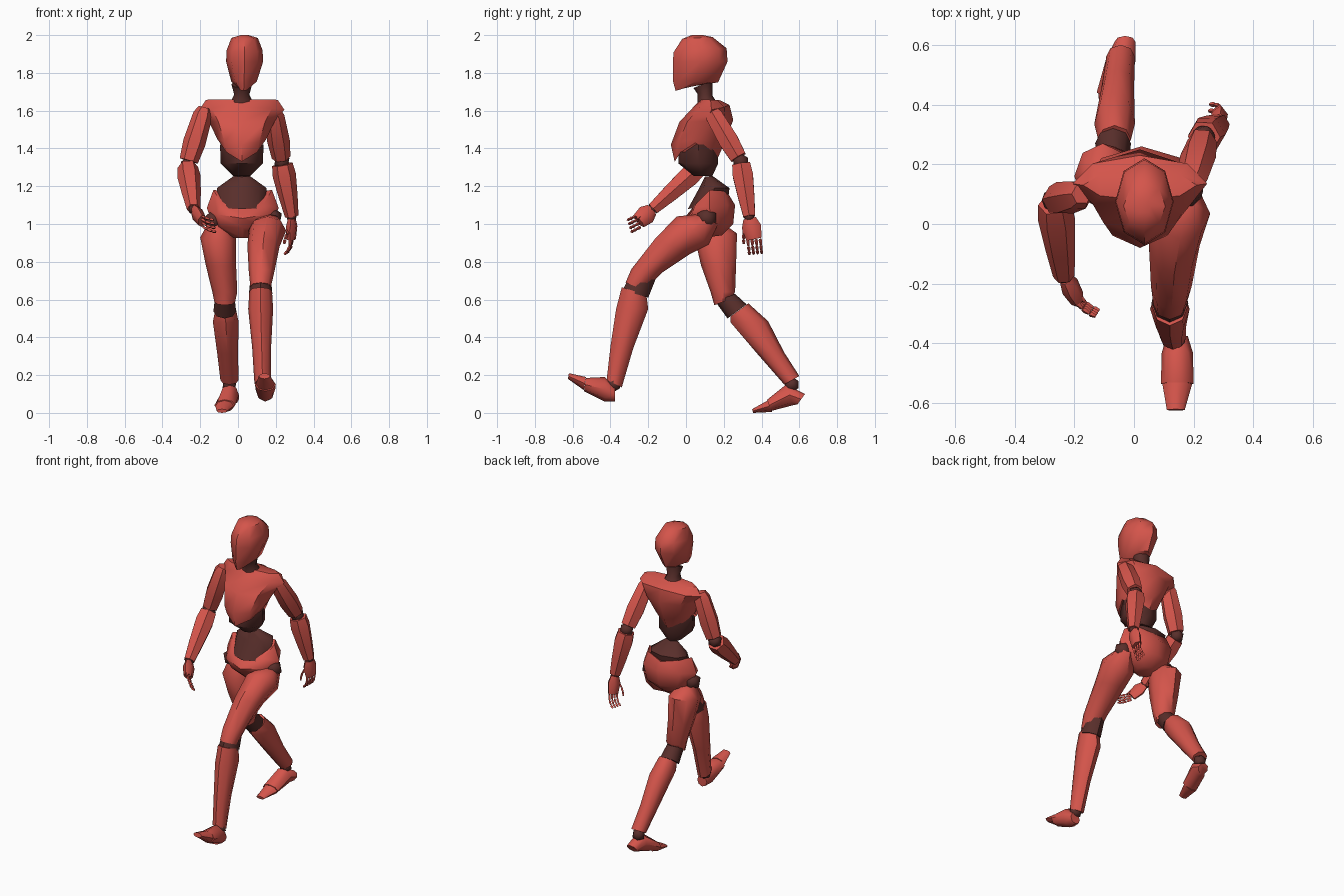
import bpy, bmesh
from math import cos, sin, pi, radians
from mathutils import Vector as V


def material(name, rgb):
    m = bpy.data.materials.new(name)
    m.diffuse_color = (*rgb, 1)
    return m


RED = material("red_shell", (0.66, 0.09, 0.07))
DARK = material("dark_joint", (0.10, 0.028, 0.024))


def finish(name, bm, mat):
    bmesh.ops.recalc_face_normals(bm, faces=bm.faces)
    me = bpy.data.meshes.new(name)
    bm.to_mesh(me)
    bm.free()
    me.materials.append(mat)
    me.shade_smooth()
    me.set_sharp_from_angle(angle=radians(48))
    bpy.context.collection.objects.link(bpy.data.objects.new(name, me))


def skin(name, loops, mat):
    """Join point loops into a closed solid."""
    bm = bmesh.new()
    rows = [[bm.verts.new(p) for p in loop] for loop in loops]
    n = len(rows[0])
    for a, b in zip(rows, rows[1:]):
        for i in range(n):
            j = (i + 1) % n
            bm.faces.new((a[i], a[j], b[j], b[i]))
    bm.faces.new(rows[0])
    bm.faces.new(rows[-1])
    finish(name, bm, mat)


def loft(name, rings, mat=RED, n=8):
    """Ring: x centre, x half width, front y, front z, back y, back z, side lift."""
    loops = []
    for x, rx, fy, fz, by, bz, *lift in rings:
        c, h = V((x, (fy + by) / 2, (fz + bz) / 2)), V((0, (by - fy) / 2, (bz - fz) / 2))
        up = lift[0] if lift else 0
        angles = [2 * pi * i / n for i in range(n)]
        loops.append([c + h * sin(a) + V((rx * cos(a), 0, up * cos(a) ** 2)) for a in angles])
    skin(name, loops, mat)


def limb(name, a, b, radii, wide=None, flat=1, mat=RED, n=6):
    """Tapered limb from a to b; wide is the direction of the broad side."""
    a, b = V(a), V(b)
    d = (b - a).normalized()
    u = V(wide or (1, 0, 0))
    u = (u - d * u.dot(d)).normalized()
    w = d.cross(u) * flat
    loops = [[a.lerp(b, t) + r * (u * cos(2 * pi * i / n) + w * sin(2 * pi * i / n))
              for i in range(n)] for t, r in radii]
    skin(name, loops, mat)


def joint(name, at, r):
    bm = bmesh.new()
    bmesh.ops.create_icosphere(bm, subdivisions=1, radius=r)
    bmesh.ops.translate(bm, verts=bm.verts, vec=at)
    finish(name, bm, DARK)


# Head and neck
loft("head", [(.03, .025, -.055, 1.705, .03, 1.73), (.032, .068, -.07, 1.76, .17, 1.75),
              (.035, .098, -.07, 1.86, .22, 1.86), (.035, .095, -.065, 1.91, .215, 1.93),
              (.035, .07, -.02, 1.98, .14, 1.99), (.035, .02, .03, 2.0, .09, 2.0)])
loft("neck", [(.02, .06, .06, 1.64, .16, 1.65), (.02, .04, .06, 1.69, .14, 1.68),
              (.02, .055, .04, 1.72, .14, 1.76)], DARK)

# Torso
loft("chest", [(.02, .115, -.06, 1.33, .16, 1.33, .1), (.02, .13, -.08, 1.42, .20, 1.42, .03),
               (.02, .175, -.035, 1.54, .25, 1.55), (.02, .225, .04, 1.62, .23, 1.63, -.02),
               (.02, .19, .08, 1.66, .18, 1.655)])
loft("upper_abdomen", [(.02, .045, .04, 1.255, .14, 1.255), (.02, .112, -.04, 1.32, .17, 1.32),
                       (.02, .115, -.04, 1.42, .17, 1.42)], DARK)
loft("waist", [(.02, .045, .10, 1.25, .14, 1.255), (.02, .132, .07, 1.19, .23, 1.19),
               (.02, .12, .01, 1.08, .22, 1.10)], DARK)
loft("pelvis", [(.025, .155, .02, 1.05, .23, 1.15, .08), (.025, .19, -.01, 1.03, .26, 1.10, .02),
                (.025, .155, .02, .98, .25, 1.0), (.025, .06, .08, .925, .19, .94)])
joint("left_hip_joint", (.18, .11, 1.03), .058)
joint("right_hip_joint", (-.13, .12, 1.02), .055)

# Forward leg
loft("forward_thigh", [(.17, .05, .05, 1.05, .17, 1.0), (.155, .1, -.05, 1.04, .12, .89),
                       (.135, .085, -.165, .92, .02, .84), (.125, .068, -.29, .76, -.13, .74),
                       (.12, .055, -.32, .69, -.22, .65)])
loft("forward_knee", [(.12, .055, -.31, .70, -.16, .71), (.12, .062, -.335, .65, -.2, .61)], DARK)
loft("forward_shin", [(.12, .06, -.34, .665, -.21, .625), (.12, .066, -.37, .55, -.20, .55),
                      (.125, .05, -.40, .35, -.28, .34), (.13, .043, -.42, .175, -.34, .135)])
joint("forward_ankle", (.135, -.385, .15), .042)
loft("forward_foot", [(.145, .035, -.375, .135, -.375, .06), (.145, .052, -.43, .19, -.43, .06),
                      (.145, .055, -.53, .185, -.54, .115)])
loft("forward_toes", [(.145, .05, -.53, .19, -.54, .12), (.14, .03, -.62, .21, -.625, .18)])

# Trailing leg
loft("trailing_thigh", [(-.11, .05, .09, 1.0, .20, 1.0), (-.105, .095, .05, .91, .27, .95),
                        (-.09, .08, .08, .78, .265, .78), (-.07, .066, .13, .64, .26, .64),
                        (-.07, .055, .15, .57, .24, .605)])
loft("trailing_knee", [(-.07, .052, .155, .59, .26, .63), (-.07, .06, .22, .50, .32, .575)], DARK)
loft("trailing_shin", [(-.065, .055, .235, .51, .33, .58), (-.065, .068, .235, .48, .435, .485),
                       (-.055, .055, .38, .31, .52, .32), (-.045, .048, .52, .15, .60, .195)])
joint("trailing_ankle", (-.045, .56, .15), .042)
loft("trailing_foot", [(-.03, .035, .63, .10, .59, .045), (-.045, .05, .53, .15, .565, .04),
                       (-.07, .055, .43, .07, .45, .01)])
loft("trailing_toes", [(-.07, .05, .44, .07, .455, .005), (-.085, .028, .35, .02, .355, 0)])

# Arms: shoulder, elbow, wrist, knuckles, finger direction, finger spread, curl, thumb
arms = {
    "left": ((.188, .13, 1.605), (.232, .29, 1.33), (.285, .335, 1.04), (.282, .36, .92),
             (-.1, .1, -1), (.15, 1, .1), (-1, .1, -.7), (-.6, -.1, -1)),
    "right": ((-.175, .10, 1.615), (-.268, .08, 1.31), (-.235, -.175, 1.08), (-.19, -.25, 1.015),
              (.6, -.65, -.35), (.15, .25, -.8), (1, -.3, -.1), (.5, -.2, -.7)),
}
for side, (sh, el, wr, kn, d, s, curl, th) in arms.items():
    limb(f"{side}_upper_arm", sh, el, [(0, .035), (.12, .052), (.6, .06), (.92, .05)])
    joint(f"{side}_elbow", el, .045)
    limb(f"{side}_forearm", el, wr, [(.05, .055), (.25, .062), (.65, .05), (1, .036)])
    joint(f"{side}_wrist", wr, .03)
    limb(f"{side}_palm", wr, kn, [(.08, .034), (.45, .052), (1, .042)], s, .6)
    d, s, curl, th, kn, wr = (V(p) for p in (d, s, curl, th, kn, wr))
    for v in (d, s, curl, th):
        v.normalize()
    # Four fingers and a thumb, each of three thin bones
    starts = [(kn + s * (i - 1.5) * .022, d, curl) for i in range(4)]
    starts.append((wr.lerp(kn, .5) - s * .04, th, d))
    for i, (p, go, bend) in enumerate(starts):
        for k in range(3):
            q = p + go.lerp(bend, k * .4).normalized() * (.036 - .006 * k)
            limb(f"{side}_finger_{i + 1}_bone_{k + 1}", p, q, [(.05, .007), (.3, .009), (.95, .006)], s, n=4)
            p = q
